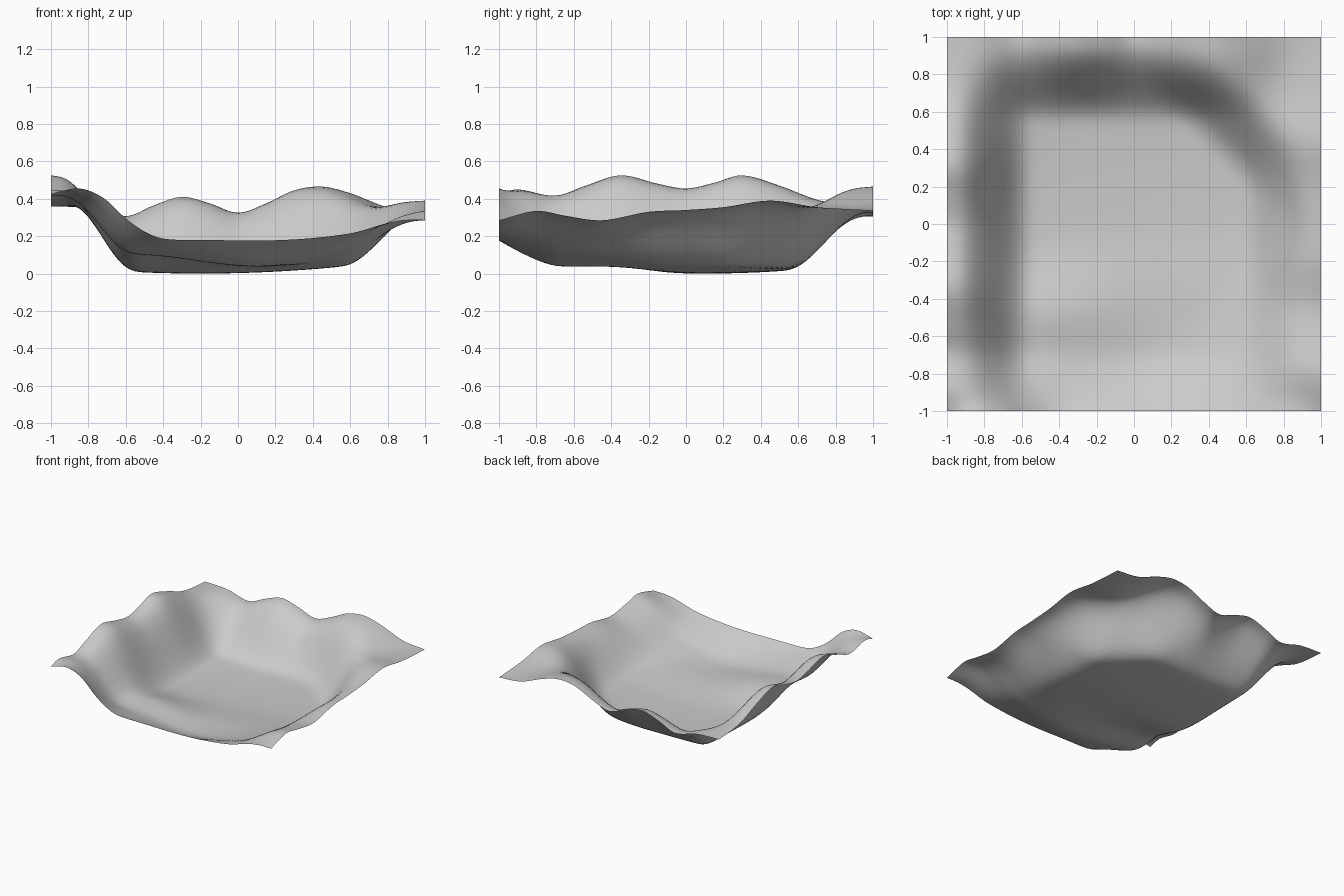
import bpy, bmesh, math

if "Cube" in bpy.data.objects:
    bpy.data.objects.remove(bpy.data.objects["Cube"])

N = 72  # cells per side

# Rim height along each edge of the square: (position, height)
LEFT = [(-1, .43), (-.9, .455), (-.7, .42), (-.55, .47), (-.35, .53), (-.15, .485), (0, .46),
        (.15, .49), (.3, .53), (.5, .475), (.7, .40), (.85, .375), (1, .365)]
BACK = [(-1, .365), (-.8, .355), (-.6, .31), (-.45, .37), (-.3, .415), (-.15, .38), (0, .33),
        (.15, .38), (.3, .45), (.45, .47), (.6, .435), (.8, .36), (1, .34)]
RIGHT = [(-1, .29), (-.8, .34), (-.65, .315), (-.45, .29), (-.2, .335), (0, .345), (.2, .36),
         (.45, .395), (.7, .36), (1, .34)]
FRONT = [(-1, .43), (-.85, .46), (-.72, .41), (-.6, .30), (-.5, .23), (-.4, .192), (-.2, .185),
         (.25, .185), (.6, .22), (.8, .275), (.9, .29), (1, .29)]


def curve(pts, t):
    """Smooth Hermite interpolation through the points."""
    n = len(pts)
    i = max(k for k in range(n - 1) if pts[k][0] <= t + 1e-9)

    def slope(k):
        a, b = pts[max(k - 1, 0)], pts[min(k + 1, n - 1)]
        return (b[1] - a[1]) / (b[0] - a[0])
    (x0, y0), (x1, y1) = pts[i], pts[i + 1]
    h = x1 - x0
    u = (t - x0) / h
    return ((2*u**3 - 3*u**2 + 1) * y0 + (u**3 - 2*u**2 + u) * h * slope(i)
            + (3*u**2 - 2*u**3) * y1 + (u**3 - u**2) * h * slope(i + 1))


def step(a, b, t):
    u = min(max((t - a) / (b - a), 0), 1)
    return u * u * (3 - 2 * u)


def floor(x, y):
    # shallow dish, stepped up at the front, with a raised ridge at the front left
    z = .005 + .065 * (x + .2)**2 + .08 * max(0, y - .1)**2 + .03 * step(.05, -.45, y)
    side = step(.15, -.5, x)
    return z + side * (.06 * step(-.1, -.5, y) + .014 * math.exp(-((y + .5) / .13)**2))


def height(x, y):
    # nearest rims decide the target height
    rims = [(x + 1, curve(LEFT, y)), (1 - x, curve(RIGHT, y)),
            (1 - y, curve(BACK, x)), (y + 1, curve(FRONT, x))]
    wts = [1 / (d + .001)**2 for d, _ in rims]
    rim = sum(w * h for w, (_, h) in zip(wts, rims)) / sum(wts)
    # walls: left, right, back, front, cut-off back right corner, front right ramp
    walls = [step(.55, .95, -x),
             step(.57, 1.0, x),
             step(.55, .97, y),
             max(0, (-y - .68) / .32)**1.6,
             .95 * step(.82, 1.4, x + y),
             .75 * step(.75, 1.9, x - y)]
    keep = math.prod(1 - w for w in walls)
    return floor(x, y) * keep + rim * (1 - keep)


# Basin-shaped terrain sheet
bm = bmesh.new()
bmesh.ops.create_grid(bm, x_segments=N, y_segments=N, size=1)
for v in bm.verts:
    v.co.z = height(max(-1, min(1, v.co.x)), max(-1, min(1, v.co.y)))
# soften the foot of the walls, leaving the rim as it is
inner = [v for v in bm.verts if not v.is_boundary]
for _ in range(6):
    bmesh.ops.smooth_vert(bm, verts=inner, factor=.5, use_axis_z=True)
low = min(v.co.z for v in bm.verts)
for v in bm.verts:
    v.co.z -= low
for f in bm.faces:
    f.smooth = True
mesh = bpy.data.meshes.new("terrain_basin")
bm.to_mesh(mesh)
bm.free()
obj = bpy.data.objects.new("terrain_basin", mesh)
bpy.context.collection.objects.link(obj)
